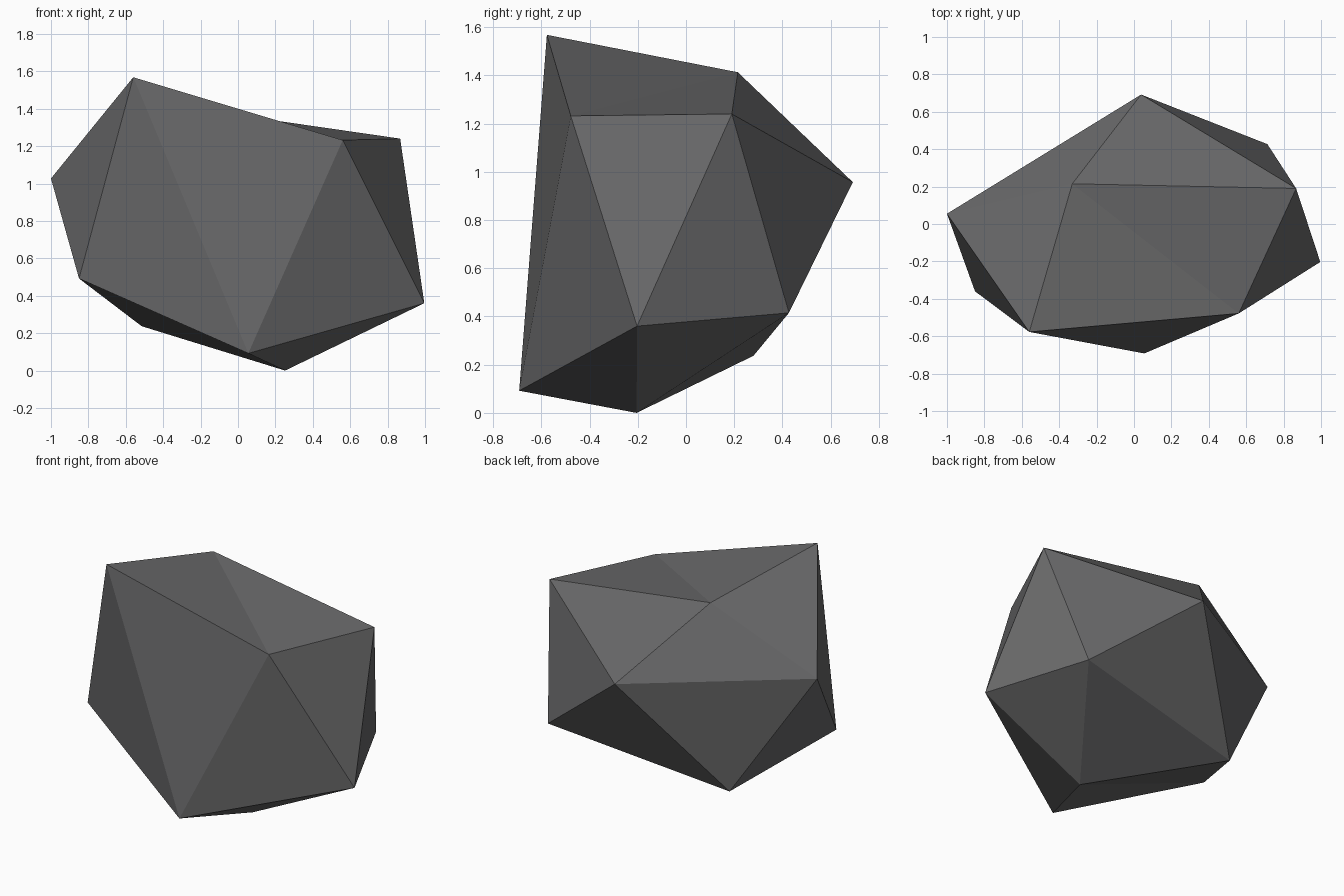
import bpy, bmesh

if "Cube" in bpy.data.objects:
    bpy.data.objects.remove(bpy.data.objects["Cube"])

# Rock: an irregular twenty-sided stone, a top and bottom point joined by two rings of five
top = (-0.33, 0.215, 1.413)
upper = [(-0.56, -0.577, 1.568), (0.56, -0.478, 1.232), (0.867, 0.19, 1.24),
         (0.038, 0.692, 0.957), (-1.0, 0.055, 1.027)]
lower = [(0.055, -0.692, 0.092), (0.996, -0.203, 0.36), (0.713, 0.427, 0.415),
         (-0.515, 0.28, 0.237), (-0.85, -0.36, 0.492)]
bottom = (0.252, -0.205, 0.0)

bm = bmesh.new()
t, b = bm.verts.new(top), bm.verts.new(bottom)
u = [bm.verts.new(p) for p in upper]
l = [bm.verts.new(p) for p in lower]
for i in range(5):
    j = (i + 1) % 5
    bm.faces.new((t, u[i], u[j]))        # cap
    bm.faces.new((u[i], l[i], u[j]))     # side, pointing down
    bm.faces.new((u[j], l[i], l[j]))     # side, pointing up
    bm.faces.new((b, l[j], l[i]))        # base
bmesh.ops.recalc_face_normals(bm, faces=bm.faces)

mesh = bpy.data.meshes.new("rock")
bm.to_mesh(mesh)
bm.free()

# Stone colour
stone = bpy.data.materials.new("dark grey stone")
stone.diffuse_color = (0.14, 0.14, 0.143, 1)
stone.use_nodes = True
stone.node_tree.nodes["Principled BSDF"].inputs["Base Color"].default_value = stone.diffuse_color
mesh.materials.append(stone)
rock = bpy.data.objects.new("rock", mesh)
bpy.context.collection.objects.link(rock)
